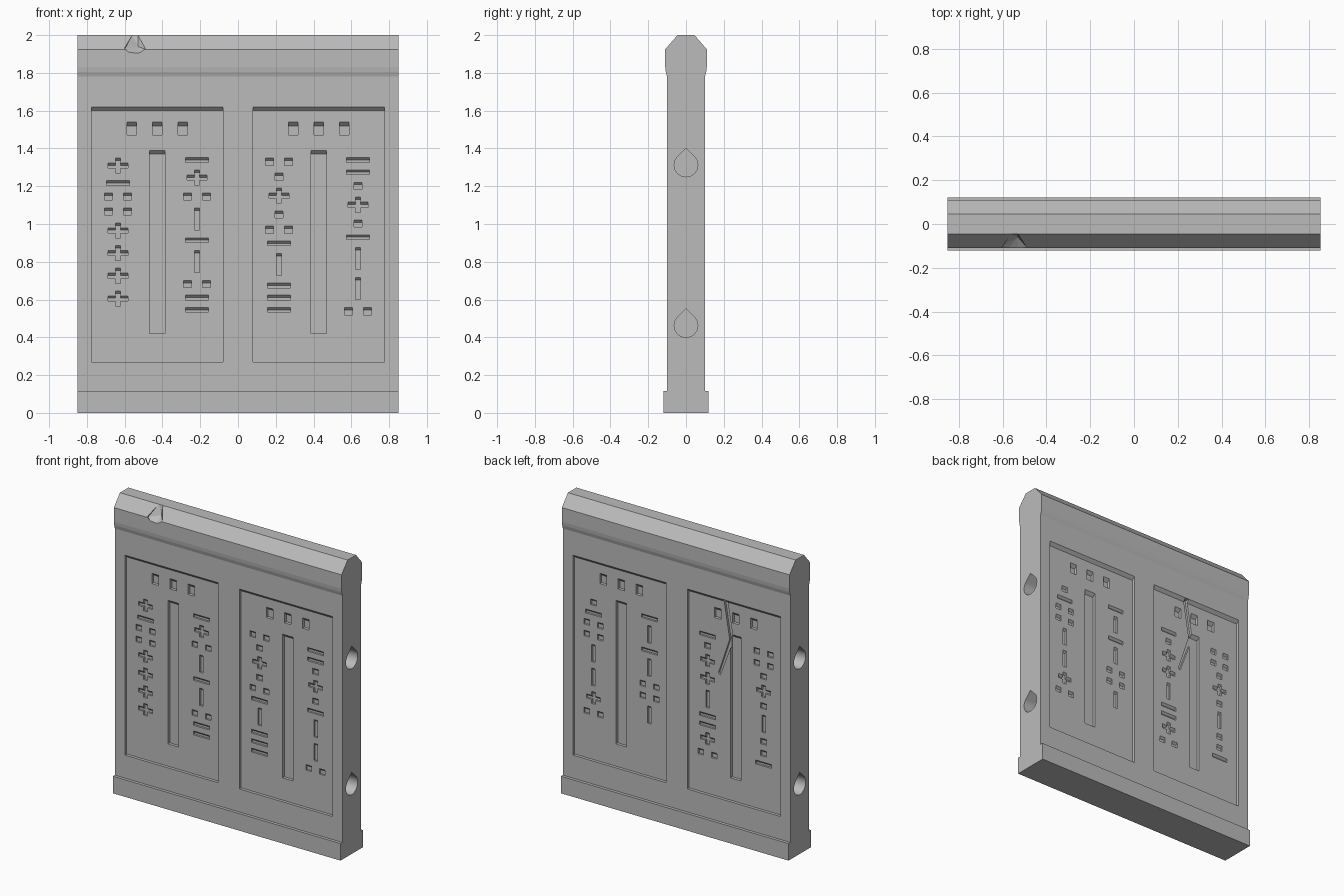
import bpy, bmesh, math
from mathutils import Vector

cube = bpy.data.objects.get("Cube")
if cube:
    bpy.data.objects.remove(cube, do_unlink=True)

stone = bpy.data.materials.new("grey stone")
stone.use_nodes = True
GREY = (0.5, 0.5, 0.5, 1)
stone.diffuse_color = GREY
stone.node_tree.nodes["Principled BSDF"].inputs["Base Color"].default_value = GREY


def prism(bm, points, sweep):
    """Closed solid made by sweeping a polygon along a vector."""
    base = bm.faces.new([bm.verts.new(p) for p in points])
    extruded = bmesh.ops.extrude_face_region(bm, geom=[base], use_keep_orig=True)
    moved = [g for g in extruded["geom"] if isinstance(g, bmesh.types.BMVert)]
    bmesh.ops.translate(bm, verts=moved, vec=Vector(sweep))


def finish(bm, name):
    bmesh.ops.recalc_face_normals(bm, faces=bm.faces[:])
    mesh = bpy.data.meshes.new(name)
    bm.to_mesh(mesh)
    bm.free()
    mesh.materials.append(stone)
    obj = bpy.data.objects.new(name, mesh)
    bpy.context.collection.objects.link(obj)
    return obj


def carve(target, bm, name):
    """Subtract the solids in bm from the target, then drop the cutter."""
    cutter = finish(bm, name)
    cutter.hide_render = True
    mod = target.modifiers.new(name, 'BOOLEAN')
    mod.operation = 'DIFFERENCE'
    mod.solver = 'EXACT'
    mod.use_self = True
    mod.object = cutter
    bpy.context.view_layer.objects.active = target
    bpy.ops.object.modifier_apply(modifier=mod.name)
    bpy.data.objects.remove(cutter, do_unlink=True)


def recess(bm, side, x, z, width, height, surface, depth, lip):
    """Box pocket with a sloping ceiling, on the front (-1) or back (+1)."""
    low, high = z - height / 2, z + height / 2
    inner, outer = surface - depth, surface + lip
    left = x - width / 2
    outline = [(outer, low), (inner, low), (inner, high - depth), (outer, high + lip)]
    prism(bm, [(left, side * y, h) for y, h in outline], (width, 0, 0))


# Wall with plinth and coping, from a half profile mirrored in depth
half = [(0.12, 0), (0.12, 0.115), (0.10, 0.115), (0.10, 1.78), (0.107, 1.805),
        (0.11, 1.83), (0.11, 1.925), (0.045, 2.0)]
profile = half + [(-y, z) for y, z in reversed(half)]
bm = bmesh.new()
prism(bm, [(-0.85, y, z) for y, z in profile], (1.7, 0, 0))
wall = finish(bm, "wall_slab")

# Two sunken panels on each face
FACE, FLOOR = 0.10, 0.08
PANEL_X = 0.4275
bm = bmesh.new()
for side in (-1, 1):
    for x in (-PANEL_X, PANEL_X):
        recess(bm, side, x, 0.945, 0.695, 1.35, FACE, 0.02, 0.03)
carve(wall, bm, "panel_cutter")

# Long slot and three square pockets in each panel
bm = bmesh.new()
for side in (-1, 1):
    for x in (-PANEL_X, PANEL_X):
        recess(bm, side, x, 0.905, 0.08, 0.97, FLOOR, 0.02, 0.01)
        for step in (-0.135, 0, 0.135):
            recess(bm, side, x + step, 1.505, 0.05, 0.07, FLOOR, 0.02, 0.01)

# Columns of carved marks: each mark is a set of (x offset, width, height)
MARKS = {
    "b": (0.032, [(0, 0.12, 0.026)]),
    "v": (0.08, [(0, 0.026, 0.117)]),
    "d": (0.04, [(0, 0.042, 0.038)]),
    "s": (0.04, [(-0.05, 0.042, 0.038), (0.05, 0.042, 0.038)]),
    "p": (0.06, [(0, 0.104, 0.028), (0, 0.028, 0.08)]),
}
COLUMNS = [
    (-1, -0.635, "pbsspppp"), (-1, -0.217, "bpsvbvsbb"),
    (-1, 0.217, "sdpdsbvbbb"), (-1, 0.635, "bbdpdbvvs"),
    (1, 0.635, "dbssvvps"), (1, 0.217, "bvbvssv"),
    (1, -0.217, "bdppvbbps"), (1, -0.635, "ssdpdvddb"),
]
for side, x, text in COLUMNS:
    z = 1.37
    for mark in text:
        half_step, boxes = MARKS[mark]
        z -= half_step
        for dx, width, height in boxes:
            recess(bm, side, x + dx, z, width, height, FLOOR, 0.013, 0.01)
        z -= half_step
carve(wall, bm, "mark_cutter")

# Bent crack on the back
bm = bmesh.new()
crack = [(-0.365, 1.62), (-0.41, 1.355), (-0.312, 1.095),
         (-0.298, 1.105), (-0.382, 1.355), (-0.338, 1.62)]
prism(bm, [(x, 0.065, z) for x, z in crack], (0, 0.06, 0))
carve(wall, bm, "crack_cutter")

# Teardrop sockets in both ends
bm = bmesh.new()
RADIUS = 0.0625
for end in (-1, 1):
    for z in (1.3125, 0.4625):
        drop = [(0, z + RADIUS * math.sqrt(2))]
        for i in range(25):
            a = math.radians(45 - i * 270 / 24)
            drop.append((RADIUS * math.cos(a), z + RADIUS * math.sin(a)))
        prism(bm, [(end * 0.75, y, h) for y, h in drop], (end * 0.15, 0, 0))
carve(wall, bm, "socket_cutter")

# Chipped notch in the front edge of the coping
bm = bmesh.new()
chip = [(-0.60, -0.10, 1.925), (-0.56, -0.045, 2.0), (-0.53, -0.045, 2.0),
        (-0.49, -0.105, 1.925), (-0.53, -0.115, 1.90), (-0.575, -0.115, 1.905),
        (-0.53, -0.06, 1.94), (-0.62, -0.16, 1.98), (-0.48, -0.16, 1.98),
        (-0.545, -0.1, 2.06)]
hull = bmesh.ops.convex_hull(bm, input=[bm.verts.new(p) for p in chip])
bmesh.ops.delete(bm, geom=hull["geom_interior"], context='VERTS')
carve(wall, bm, "chip_cutter")
